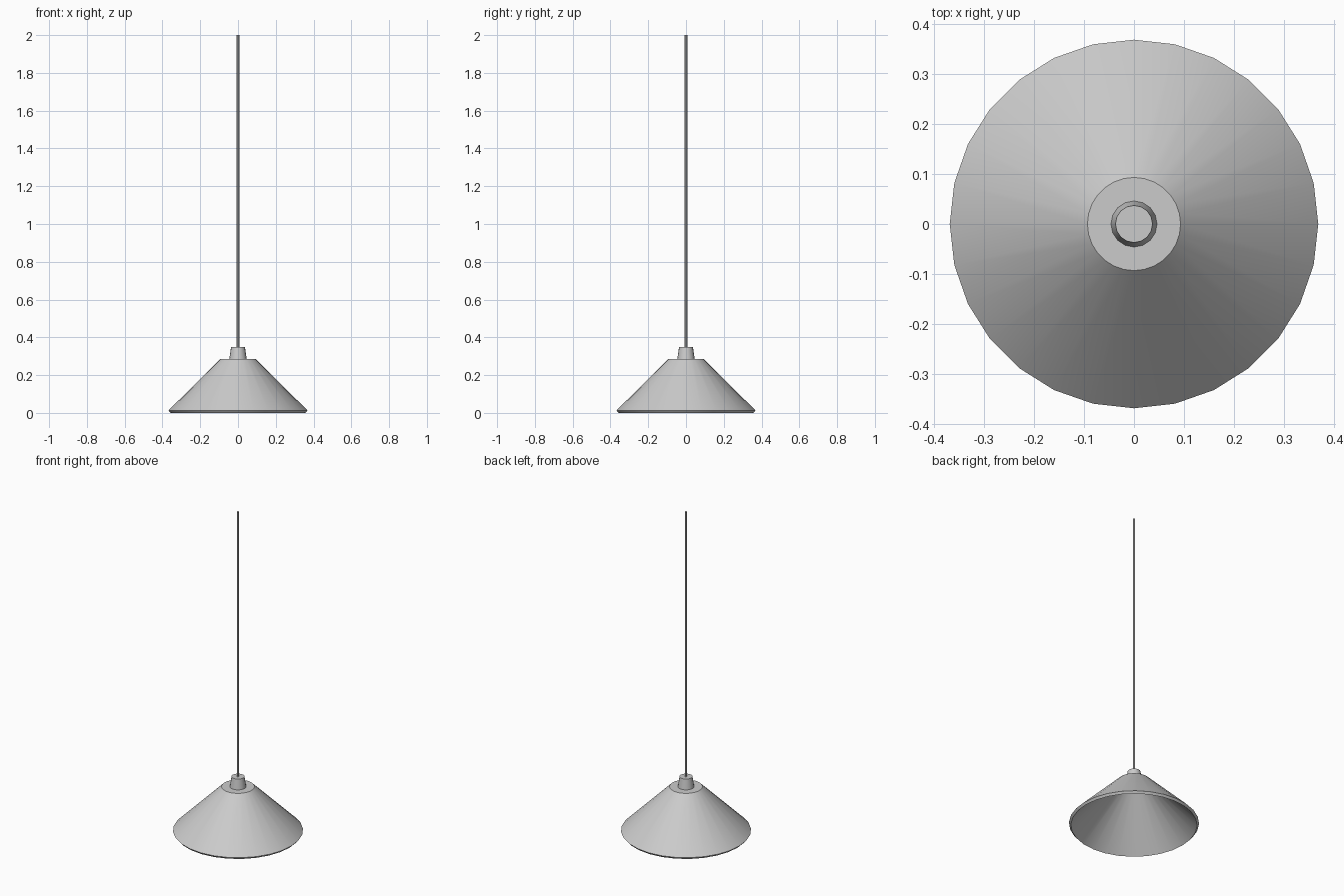
import bpy, math

if "Cube" in bpy.data.objects:
    bpy.data.objects.remove(bpy.data.objects["Cube"])


def lathe(name, profile, sides):
    """Spin a (radius, z) profile round the z axis; radius 0 becomes a fan centre."""
    verts, faces, rings = [], [], []
    for r, z in profile:
        start = len(verts)
        n = 1 if r == 0 else sides
        for i in range(n):
            a = 2 * math.pi * i / sides
            verts.append((r * math.cos(a), r * math.sin(a), z))
        rings.append([start + i % n for i in range(sides)])
    for low, high in zip(rings, rings[1:]):
        for i in range(sides):
            j = (i + 1) % sides
            quad = [low[i], low[j], high[j], high[i]]
            faces.append(list(dict.fromkeys(quad)))
    mesh = bpy.data.meshes.new(name)
    mesh.from_pydata(verts, [], faces)
    mesh.update()
    obj = bpy.data.objects.new(name, mesh)
    bpy.context.collection.objects.link(obj)
    bpy.ops.object.select_all(action='DESELECT')
    obj.select_set(True)
    bpy.context.view_layer.objects.active = obj
    bpy.ops.object.shade_smooth_by_angle(angle=math.radians(30))
    return obj


# Conical shade: inner skin, slanted rim, outer skin, flat top
lathe("lamp_shade", [(0, 0.273), (0.087, 0.273), (0.357, 0.0), (0.368, 0.013),
                     (0.093, 0.286), (0, 0.286)], 28)

# Tapered cap on the shade
lathe("cord_cap", [(0.046, 0.286), (0.037, 0.349), (0, 0.349)], 16)

# Thin hanging cord, open at the top
lathe("hanging_cord", [(0.007, 0.345), (0.007, 2.0)], 8)
